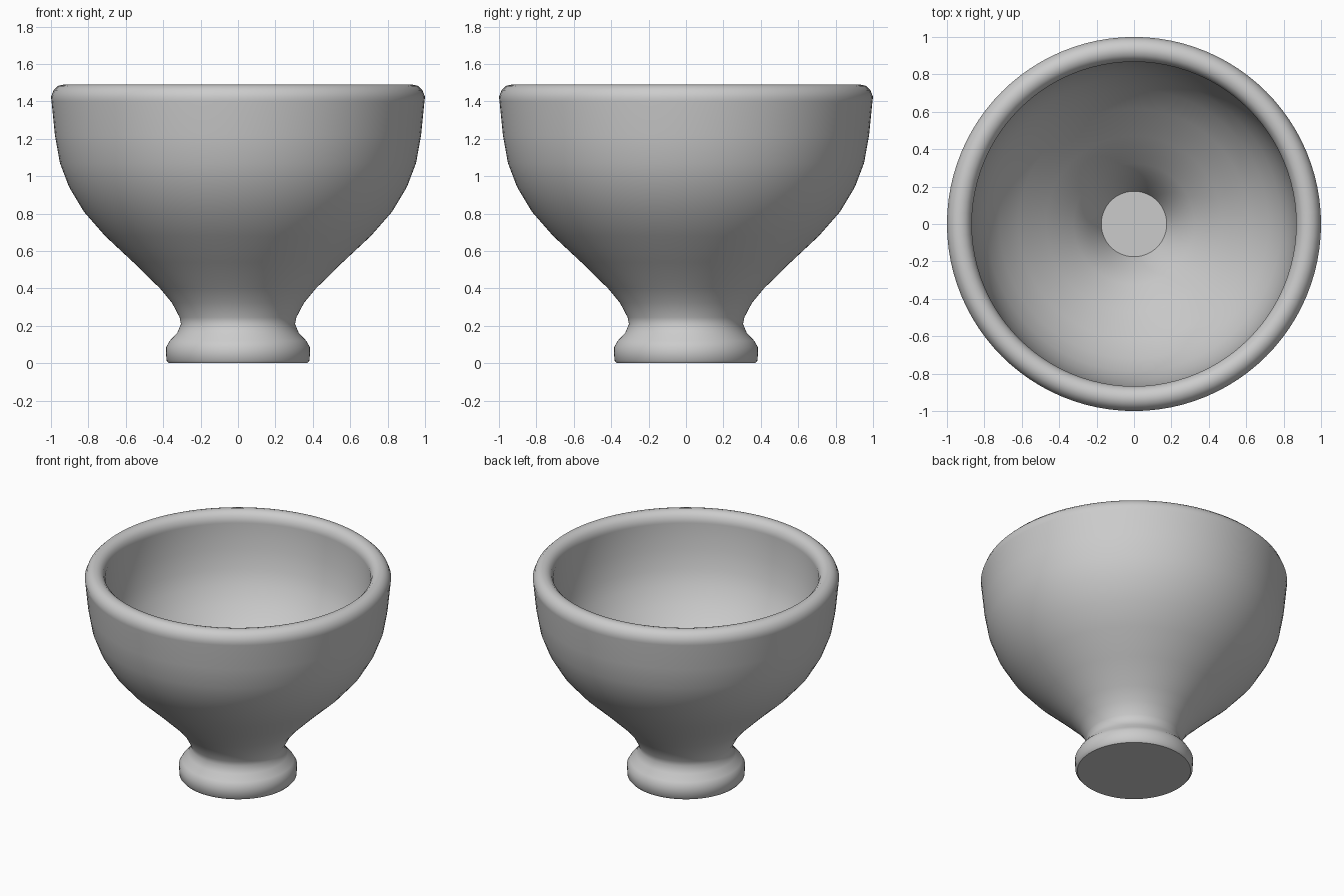
import bpy, bmesh, math
from mathutils import Vector

cube = bpy.data.objects.get("Cube")
if cube:
    bpy.data.objects.remove(cube, do_unlink=True)

SEGMENTS = 96
WALL = 0.13

# Outer half-profiles as (radius, height)
foot = [(0, 0), (0.37, 0), (0.383, 0.015), (0.385, 0.085), (0.365, 0.12), (0.325, 0.162)]
body = [(0.305, 0.21), (0.312, 0.245), (0.353, 0.323), (0.417, 0.40), (0.56, 0.54),
        (0.71, 0.68), (0.824, 0.81), (0.904, 0.944), (0.952, 1.07), (0.979, 1.22),
        (0.997, 1.40)]
rim = [(1.0, 1.425), (0.986, 1.46), (0.962, 1.483), (0.932, 1.49),
       (0.902, 1.483), (0.878, 1.46), (0.867, 1.425)]


def offset(points, distance):
    """Shift a profile sideways toward the axis to get the inner wall."""
    result = []
    for i, p in enumerate(points):
        a, b = points[max(i - 1, 0)], points[min(i + 1, len(points) - 1)]
        d = (Vector(b) - Vector(a)).normalized()
        result.append(tuple(Vector(p) + distance * Vector((-d.y, d.x))))
    return result


# Inner wall runs from the rim down to a small flat floor
inner = [(0.175, 0.25)] + offset(body, WALL)[2:]
profile = foot + body + rim + inner[::-1] + [(0, 0.25)]

# Turn the profile around the vertical axis
bm = bmesh.new()
verts = [bm.verts.new((r, 0, z)) for r, z in profile]
edges = [bm.edges.new(pair) for pair in zip(verts, verts[1:])]
bmesh.ops.spin(bm, geom=verts + edges, cent=(0, 0, 0), axis=(0, 0, 1),
               angle=math.tau, steps=SEGMENTS, use_merge=True)
bmesh.ops.remove_doubles(bm, verts=bm.verts, dist=0.0005)
bmesh.ops.recalc_face_normals(bm, faces=bm.faces)

mesh = bpy.data.meshes.new("footed_bowl")
bm.to_mesh(mesh)
bm.free()
bowl = bpy.data.objects.new("footed_bowl", mesh)
bpy.context.collection.objects.link(bowl)

# Plain grey finish
grey = bpy.data.materials.new("light_grey")
grey.use_nodes = True
color = (0.6, 0.6, 0.6, 1)
grey.diffuse_color = color
grey.node_tree.nodes["Principled BSDF"].inputs["Base Color"].default_value = color
mesh.materials.append(grey)

# Smooth shading with crisp floor and base edges
bpy.ops.object.select_all(action='DESELECT')
bowl.select_set(True)
bpy.context.view_layer.objects.active = bowl
bpy.ops.object.shade_smooth_by_angle(angle=math.radians(40))
